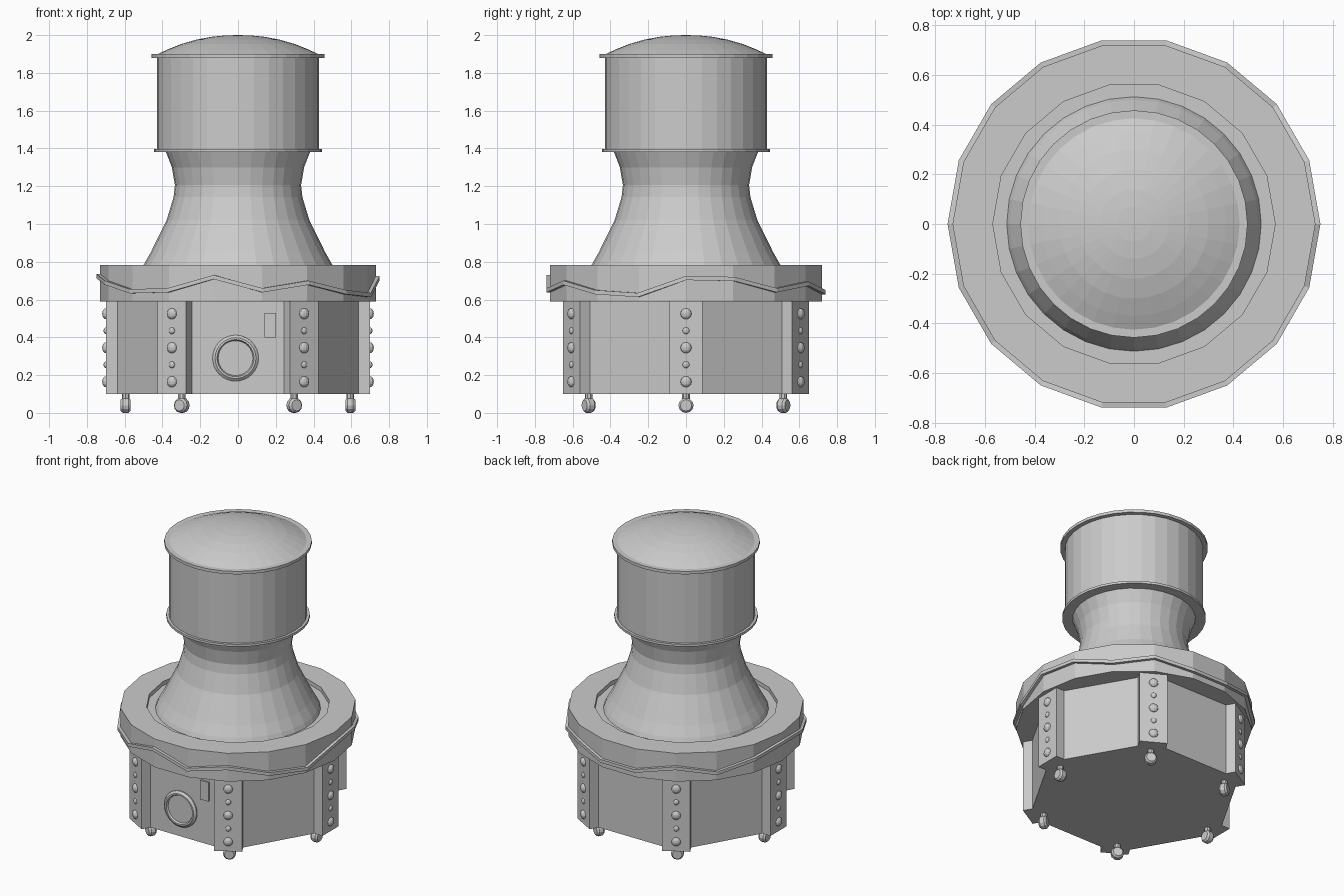
import bpy, bmesh
from math import sin, cos, pi, radians
from mathutils import Matrix, Vector

if "Cube" in bpy.data.objects:
    bpy.data.objects.remove(bpy.data.objects["Cube"])


def finish(name, bm):
    bmesh.ops.remove_doubles(bm, verts=bm.verts, dist=1e-5)
    bmesh.ops.recalc_face_normals(bm, faces=bm.faces)
    me = bpy.data.meshes.new(name)
    bm.to_mesh(me)
    bm.free()
    ob = bpy.data.objects.new(name, me)
    bpy.context.collection.objects.link(ob)
    return ob


def lathe(name, profile, n, closed=False, mat=Matrix()):
    """Revolve (radius, z) points around z; closed joins last point to first."""
    bm = bmesh.new()
    rows = []
    for r, z in profile:
        if r == 0:
            rows.append([bm.verts.new(mat @ Vector((0, 0, z)))] * n)
        else:
            rows.append([bm.verts.new(mat @ Vector((r * cos(2 * pi * i / n), r * sin(2 * pi * i / n), z)))
                         for i in range(n)])
    pairs = list(zip(rows, rows[1:])) + ([(rows[-1], rows[0])] if closed else [])
    for a, b in pairs:
        for i in range(n):
            j = (i + 1) % n
            bm.faces.new(list(dict.fromkeys((a[i], a[j], b[j], b[i]))))
    return finish(name, bm)


def box(name, size, mat):
    bm = bmesh.new()
    bmesh.ops.create_cube(bm, size=1, matrix=mat @ Matrix.Diagonal((*size, 1)))
    return finish(name, bm)


# Hexagonal base
lathe("base_body", [(0, .10), (.688, .10), (.688, .60), (0, .60)], 6)

# Corner pillars with rivets and casters
for k in range(6):
    turn = Matrix.Rotation(radians(60 * k), 4, 'Z')
    box(f"pillar_{k}", (.16, .175, .495), turn @ Matrix.Translation((.62, 0, .3475)))
    bm = bmesh.new()
    for i in range(5):
        r = .029 if i % 2 == 0 else .018
        bmesh.ops.create_uvsphere(bm, u_segments=12, v_segments=8, radius=1,
                                  matrix=turn @ Matrix.Translation((.70, 0, .165 + .09 * i))
                                  @ Matrix.Diagonal((r * .65, r, r, 1)))
    finish(f"rivets_{k}", bm)
    at = turn @ Matrix.Translation((.595, 0, .04)) @ Matrix.Rotation(pi / 2, 4, 'Y')
    lathe(f"caster_wheel_{k}", [(0, -.026), (.03, -.026), (.04, -.014), (.04, .014), (.03, .026), (0, .026)], 12, mat=at)
    lathe(f"caster_stem_{k}", [(0, .05), (.02, .05), (.02, .105), (0, .105)], 8,
          mat=turn @ Matrix.Translation((.595, 0, 0)))

# Faceted collar with shallow recess
lathe("collar", [(0, .59), (.73, .59), (.73, .783), (.568, .783), (.568, .755), (0, .755)], 18)

# Zigzag trim around the collar, one height per corner
heights = [.725, .72, .66, .695, .65, .65, .70, .655, .70,
           .735, .70, .655, .66, .73, .66, .70, .65, .635]
bm = bmesh.new()
loops = []
for i, h in enumerate(heights):
    a = radians(20 * i)
    loops.append([bm.verts.new((r * cos(a), r * sin(a), z))
                  for r, z in ((.725, h - .022), (.75, h - .022), (.75, h), (.725, h))])
for i in range(18):
    a, b = loops[i], loops[(i + 1) % 18]
    for j in range(4):
        bm.faces.new((a[j], b[j], b[(j + 1) % 4], a[(j + 1) % 4]))
finish("zigzag_trim", bm)

# Flared neck
lathe("neck", [(.512, .755), (.50, .783), (.462, .85), (.43, .915), (.378, 1.02), (.341, 1.143),
               (.334, 1.206), (.35, 1.30), (.383, 1.385)], 32)

# Drum with two thin flanges, and the domed lid
lathe("drum", [(0, 1.38), (.445, 1.38), (.445, 1.396), (.428, 1.396), (.428, 1.88),
               (.457, 1.88), (.457, 1.90), (0, 1.90)], 32)
lathe("dome_lid", [(.425, 1.90), (.37, 1.925), (.30, 1.953), (.22, 1.976), (.14, 1.991), (.07, 1.998), (0, 2.0)], 32)

# Round gauge and small plate on the front face
front = Matrix.Translation((-.013, -.596, .29)) @ Matrix.Rotation(pi / 2, 4, 'X')
lathe("front_gauge", [(.122, -.01), (.122, .008), (.108, .02), (.098, .02), (.092, .008), (0, .008)], 32, mat=front)
box("front_plate", (.062, .02, .13), Matrix.Translation((.17, -.598, .465)))
